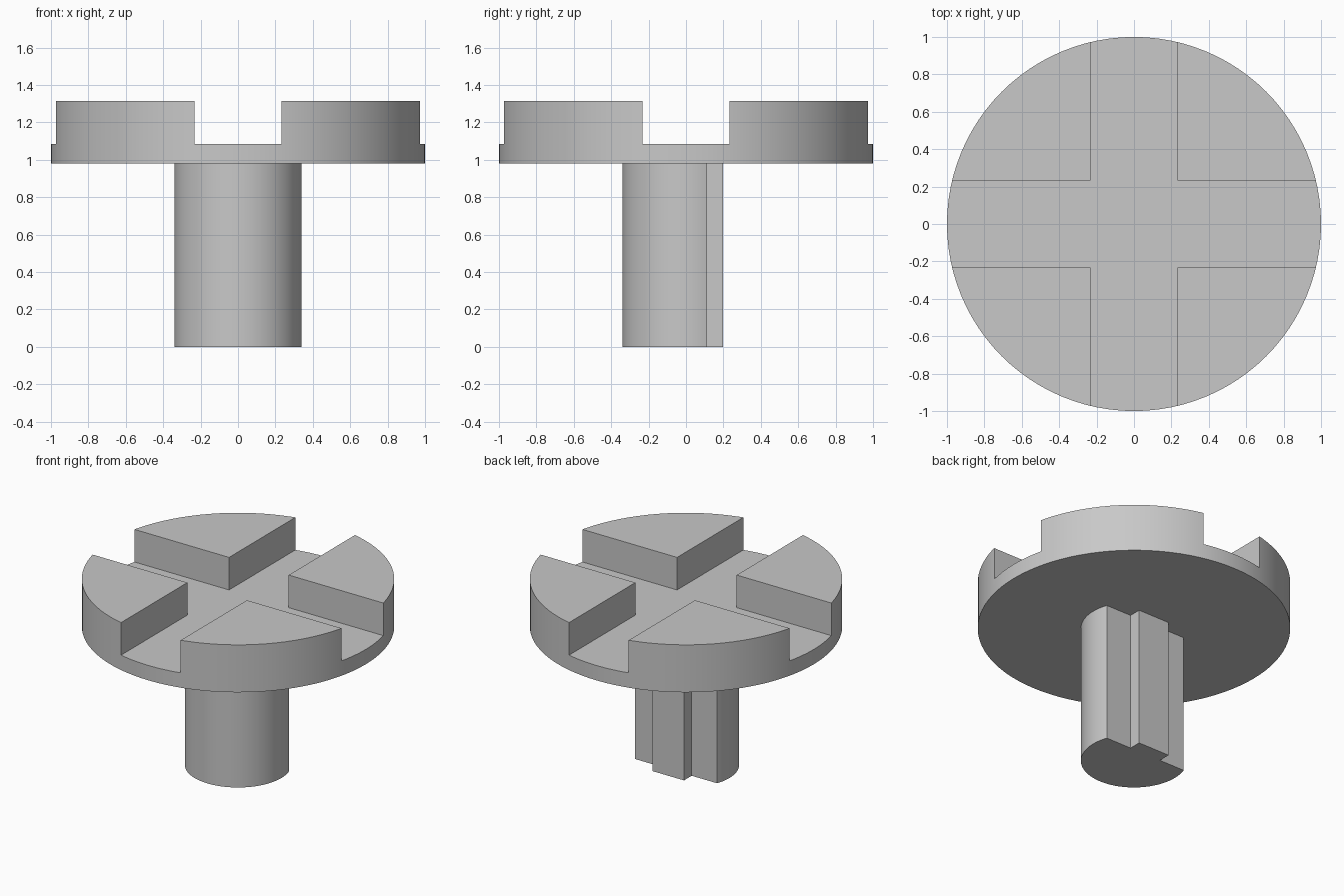
import bpy, bmesh
from math import asin, cos, sin, pi, radians

cube = bpy.data.objects.get("Cube")
if cube:
    bpy.data.objects.remove(cube, do_unlink=True)

# Single flat material
grey = bpy.data.materials.new("mid_grey")
grey.use_nodes = True
color = (0.58, 0.58, 0.58, 1)
grey.diffuse_color = color
grey.node_tree.nodes["Principled BSDF"].inputs["Base Color"].default_value = color


def prism(name, outline, z0, z1):
    """Extrude a counter-clockwise outline from z0 up to z1."""
    bm = bmesh.new()
    base = bm.faces.new([bm.verts.new((x, y, z0)) for x, y in outline])
    top = bmesh.ops.extrude_face_region(bm, geom=[base], use_keep_orig=True)
    verts = [v for v in top["geom"] if isinstance(v, bmesh.types.BMVert)]
    bmesh.ops.translate(bm, verts=verts, vec=(0, 0, z1 - z0))
    bmesh.ops.recalc_face_normals(bm, faces=bm.faces)
    mesh = bpy.data.meshes.new(name)
    bm.to_mesh(mesh)
    bm.free()
    mesh.materials.append(grey)
    obj = bpy.data.objects.new(name, mesh)
    bpy.context.collection.objects.link(obj)
    return obj


def arc(radius, start, end, steps):
    angles = [start + (end - start) * i / steps for i in range(steps + 1)]
    return [(radius * cos(a), radius * sin(a)) for a in angles]


def activate(obj):
    bpy.ops.object.select_all(action="DESELECT")
    obj.select_set(True)
    bpy.context.view_layer.objects.active = obj


# Round head with a cross-shaped slot cut into its top
head = prism("slotted_head", arc(1, 0, 2 * pi, 96)[:-1], 0.98, 1.315)
s, far = 0.233, 1.2
arm = [(far, -s), (far, s), (s, s)]
cross = []
for _ in range(4):
    cross += arm
    arm = [(-y, x) for x, y in arm]
cutter = prism("slot_cutter", cross, 1.085, 1.6)
cutter.hide_render = True
cut = head.modifiers.new("slots", "BOOLEAN")
cut.operation = "DIFFERENCE"
cut.solver = "EXACT"
cut.object = cutter
activate(head)
bpy.ops.object.modifier_apply(modifier=cut.name)
bpy.data.objects.remove(cutter, do_unlink=True)

# Shaft: round in front, flat at the back with a raised key
radius, flat, key_y, key_x = 0.34, 0.112, 0.198, 0.123
a = asin(flat / radius)
outline = arc(radius, pi - a, 2 * pi + a, 56)
outline += [(key_x, flat), (key_x, key_y), (-key_x, key_y), (-key_x, flat)]
shaft = prism("keyed_shaft", outline, 0, 0.985)

for obj in (head, shaft):
    activate(obj)
    bpy.ops.object.shade_smooth_by_angle(angle=radians(30))
